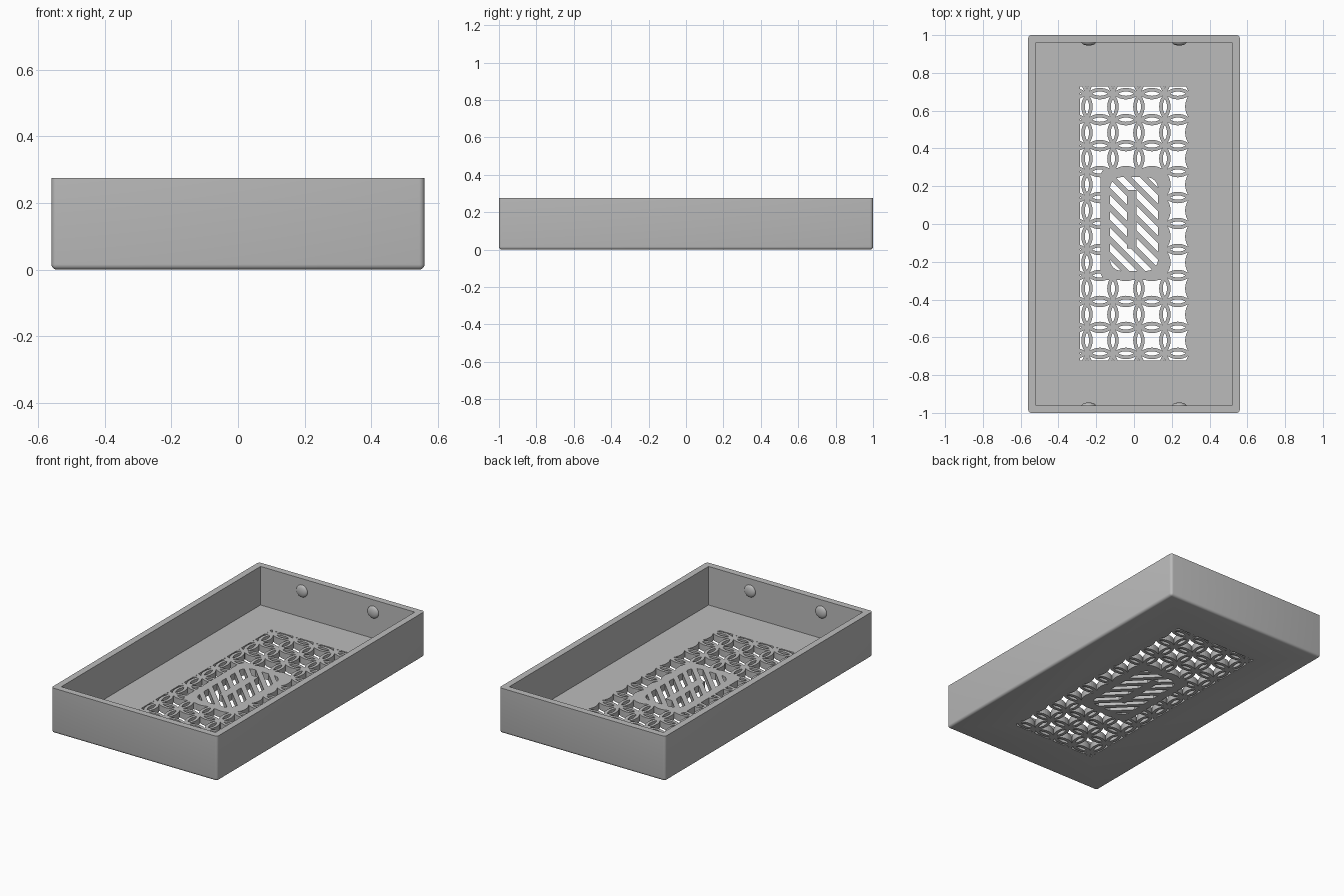
import bpy, bmesh
from math import sin, cos, pi, atan2, sqrt, acos
from mathutils import Vector, Matrix

HX, HY, H = 0.56, 1.0, 0.275      # tray half sizes and height
WALL = 0.04                       # wall and floor thickness
STEP = 0.1375                     # lattice pitch
R_OUT, R_IN = 0.099, 0.08         # edges of each lattice ring
NODE = Vector((-0.249, 0.69))     # first crossing of the lattice

cube = bpy.data.objects.get("Cube")
if cube:
    bpy.data.objects.remove(cube, do_unlink=True)

grey = bpy.data.materials.new("plain grey")
grey.use_nodes = True
colour = (0.5, 0.5, 0.5, 1)
grey.diffuse_color = colour
grey.node_tree.nodes["Principled BSDF"].inputs["Base Color"].default_value = colour


def add_object(name, bm, helper=False):
    bmesh.ops.recalc_face_normals(bm, faces=bm.faces)
    mesh = bpy.data.meshes.new(name)
    bm.to_mesh(mesh)
    bm.free()
    mesh.materials.append(grey)
    obj = bpy.data.objects.new(name, mesh)
    bpy.context.collection.objects.link(obj)
    if helper:
        obj.hide_render = True
        obj.hide_set(True)
    return obj


def add_prism(bm, points, z0, z1):
    face = bm.faces.new([bm.verts.new((p[0], p[1], z0)) for p in points])
    top = bmesh.ops.extrude_face_region(bm, geom=[face])["geom"]
    verts = [g for g in top if isinstance(g, bmesh.types.BMVert)]
    bmesh.ops.translate(bm, vec=(0, 0, z1 - z0), verts=verts)


def prisms(name, outlines, z0, z1):
    bm = bmesh.new()
    for points in outlines:
        add_prism(bm, points, z0, z1)
    return add_object(name, bm, helper=True)


def arc(cx, cy, r, a0, a1, n):
    angles = [a0 + (a1 - a0) * k / n for k in range(n + 1)]
    return [Vector((cx + r * cos(a), cy + r * sin(a))) for a in angles]


def rounded_rect(hx, hy, r):
    points = []
    for k, (sx, sy) in enumerate([(1, 1), (-1, 1), (-1, -1), (1, -1)]):
        points += arc(sx * (hx - r), sy * (hy - r), r, k * pi / 2, (k + 1) * pi / 2, 6)
    return points


def rect(x0, x1, y0, y1):
    return [(x0, y0), (x1, y0), (x1, y1), (x0, y1)]


def boolean(obj, other, operation):
    mod = obj.modifiers.new(operation.title(), "BOOLEAN")
    mod.operation, mod.object, mod.solver = operation, other, "EXACT"


def turned(points, angle, centre):
    rot = Matrix.Rotation(angle, 2)
    return [rot @ p + centre for p in points]


# Tray body with softened bottom and corner edges
bm = bmesh.new()
add_prism(bm, rect(-HX, HX, -HY, HY), 0, H)
soft = [e for e in bm.edges if min(v.co.z for v in e.verts) < 0.01]
bmesh.ops.bevel(bm, geom=soft, offset=0.016, segments=4, profile=0.5, affect="EDGES")
tray = add_object("tray", bm)
cavity = prisms("cavity_cutter", [rect(WALL - HX, HX - WALL, WALL - HY, HY - WALL)], WALL, H + 0.1)
boolean(tray, cavity, "DIFFERENCE")

# Lattice openings: four-pointed gaps between rings, and slits inside the overlaps
d = (STEP - sqrt(2 * R_OUT ** 2 - STEP ** 2)) / 2
half = atan2(d, STEP - d)
side = arc(-STEP, 0, R_OUT, half, -half, 8)
gap = []
for k in range(4):
    gap += turned(side, k * pi / 2, Vector((0, 0)))[:-1]

tip = acos(STEP / 2 / R_IN)
slit = arc(-STEP / 2, 0, R_IN, -tip, tip, 8)[:-1] + arc(STEP / 2, 0, R_IN, pi - tip, pi + tip, 8)[:-1]

openings = []
for i in range(-1, 5):
    for j in range(-1, 12):
        node = NODE + Vector((i, -j)) * STEP
        openings.append(turned(gap, 0, node + Vector((STEP, -STEP)) / 2))
        openings.append(turned(slit, 0, node - Vector((0, STEP / 2))))
        openings.append(turned(slit, pi / 2, node + Vector((STEP / 2, 0))))

lattice = prisms("lattice_cutter", openings, -0.05, 0.09)
border = prisms("lattice_border", [rect(-0.285, 0.285, -0.722, 0.727)], -0.1, 0.12)
panel = prisms("panel_keeper", [rounded_rect(0.178, 0.297, 0.045)], -0.15, 0.15)
boolean(lattice, border, "INTERSECT")
boolean(lattice, panel, "DIFFERENCE")
boolean(tray, lattice, "DIFFERENCE")

# Diagonal vents in the centre panel, joined by a plain spine
bands = []
for k in range(-5, 6):
    y = k * 0.085
    bands.append([(-0.2, y + 0.18), (0.2, y - 0.22), (0.2, y - 0.176), (-0.2, y + 0.224)])
vents = prisms("vent_cutter", bands, -0.05, 0.09)
window = prisms("vent_border", [rounded_rect(0.127, 0.248, 0.06)], -0.1, 0.12)
spine = prisms("spine_keeper", [rect(-0.037, 0.013, -0.13, 0.18)], -0.15, 0.15)
boolean(vents, window, "INTERSECT")
boolean(vents, spine, "DIFFERENCE")
boolean(tray, vents, "DIFFERENCE")

# Smooth shading across the softened edges only
bpy.ops.object.select_all(action="DESELECT")
tray.select_set(True)
bpy.context.view_layer.objects.active = tray
bpy.ops.object.shade_smooth_by_angle(angle=0.6)

# Rounded snap bumps on the inside of both short walls
for end, sy in (("front", -1), ("back", 1)):
    for hand, sx in (("left", 1), ("right", -1)):
        bm = bmesh.new()
        bmesh.ops.create_uvsphere(bm, u_segments=24, v_segments=16, radius=1)
        bmesh.ops.scale(bm, vec=(0.037, 0.015, 0.037), verts=bm.verts)
        bmesh.ops.translate(bm, vec=(sx * 0.24, sy * (HY - WALL), 0.2), verts=bm.verts)
        for face in bm.faces:
            face.smooth = True
        add_object(f"{end}_{hand}_bump", bm)
